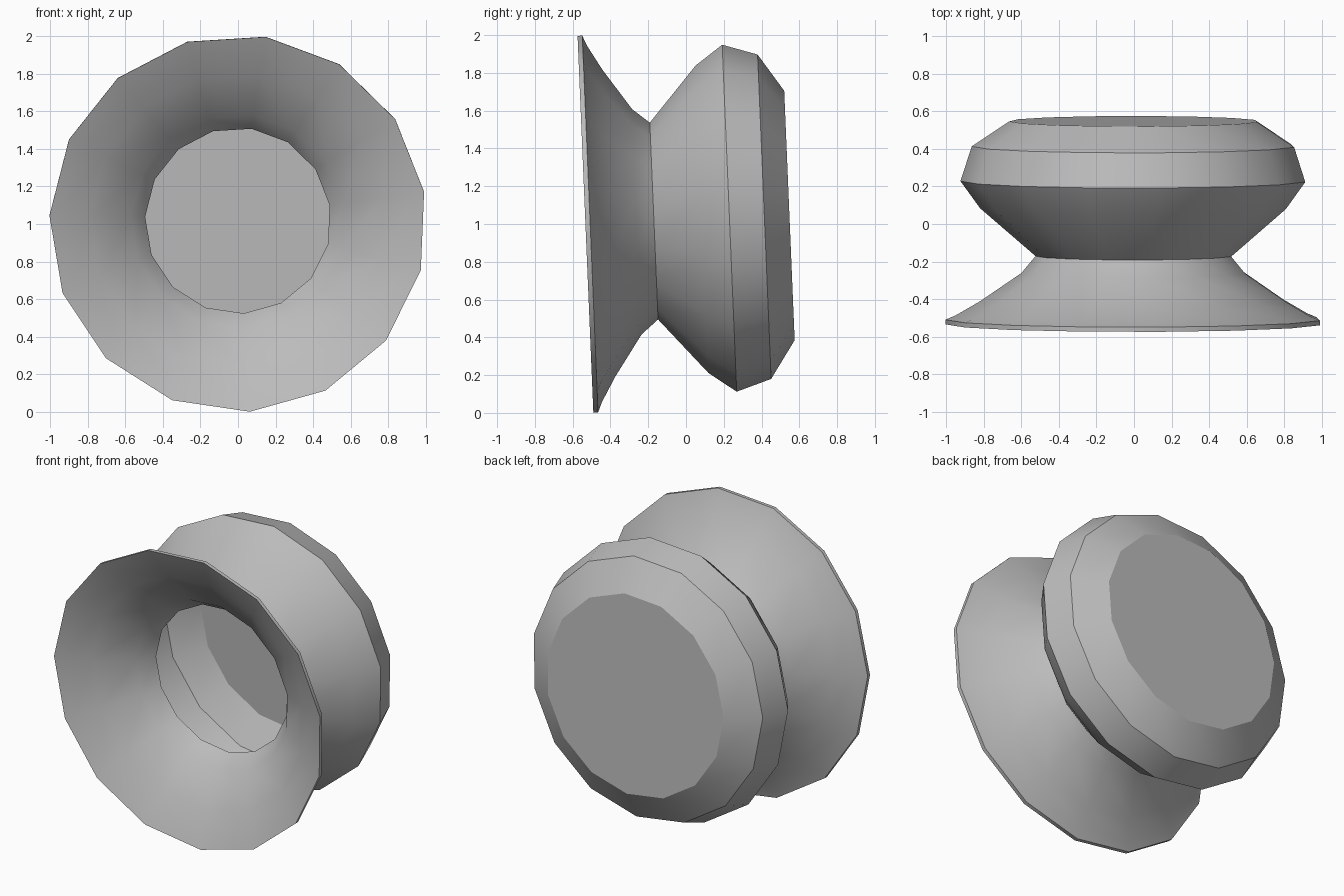
import bpy, bmesh, math
from mathutils import Matrix, Vector

cube = bpy.data.objects.get("Cube")
if cube:
    bpy.data.objects.remove(cube, do_unlink=True)

SIDES = 15
PHASE = math.radians(9.6)      # turn of the polygon around the axis
TILT = math.radians(2.4)       # the pot lies on its side, base slightly raised

# Pale grey clay
clay = bpy.data.materials.new("grey_clay")
clay.use_nodes = True
GREY = (0.5, 0.5, 0.5, 1)
clay.diffuse_color = GREY
clay.node_tree.nodes["Principled BSDF"].inputs["Base Color"].default_value = GREY

# Outer wall from lip to base: (distance along axis, radius)
outer = [(-0.533, 1.005), (-0.508, 1.005), (-0.485, 0.95), (-0.41, 0.82),
         (-0.26, 0.60), (-0.17, 0.525), (0.085, 0.82), (0.23, 0.925),
         (0.415, 0.865), (0.548, 0.665)]
# Inner wall from base back to lip
inner = [(0.53, 0.65), (0.405, 0.84), (0.23, 0.895), (0.095, 0.79),
         (-0.17, 0.495), (-0.275, 0.57), (-0.425, 0.79), (-0.51, 0.955)]


def ring(bm, t, r):
    """One polygon of vertices around the y axis."""
    angles = [PHASE + math.tau * i / SIDES for i in range(SIDES)]
    return [bm.verts.new((r * math.cos(a), t, r * math.sin(a))) for a in angles]


def bridge(bm, a, b):
    for i in range(SIDES):
        j = (i + 1) % SIDES
        bm.faces.new((a[i], a[j], b[j], b[i]))


# Hollow pot: flared mouth, narrow neck, rounded bowl, flat base
bm = bmesh.new()
out_rings = [ring(bm, *p) for p in outer]
in_rings = [ring(bm, *p) for p in inner]
for wall in (out_rings, in_rings):
    for a, b in zip(wall, wall[1:]):
        bridge(bm, a, b)
bridge(bm, in_rings[-1], out_rings[0])     # lip
bm.faces.new(out_rings[-1])                # base outside
bm.faces.new(in_rings[0])                  # base inside
bmesh.ops.recalc_face_normals(bm, faces=bm.faces)
bm.transform(Matrix.Translation(Vector((0, 0, 1.025))) @ Matrix.Rotation(TILT, 4, "X"))

mesh = bpy.data.meshes.new("flared_pot")
bm.to_mesh(mesh)
bm.free()
mesh.materials.append(clay)
pot = bpy.data.objects.new("flared_pot", mesh)
bpy.context.collection.objects.link(pot)

bpy.ops.object.select_all(action="DESELECT")
pot.select_set(True)
bpy.context.view_layer.objects.active = pot
bpy.ops.object.shade_smooth_by_angle(angle=math.radians(30))
